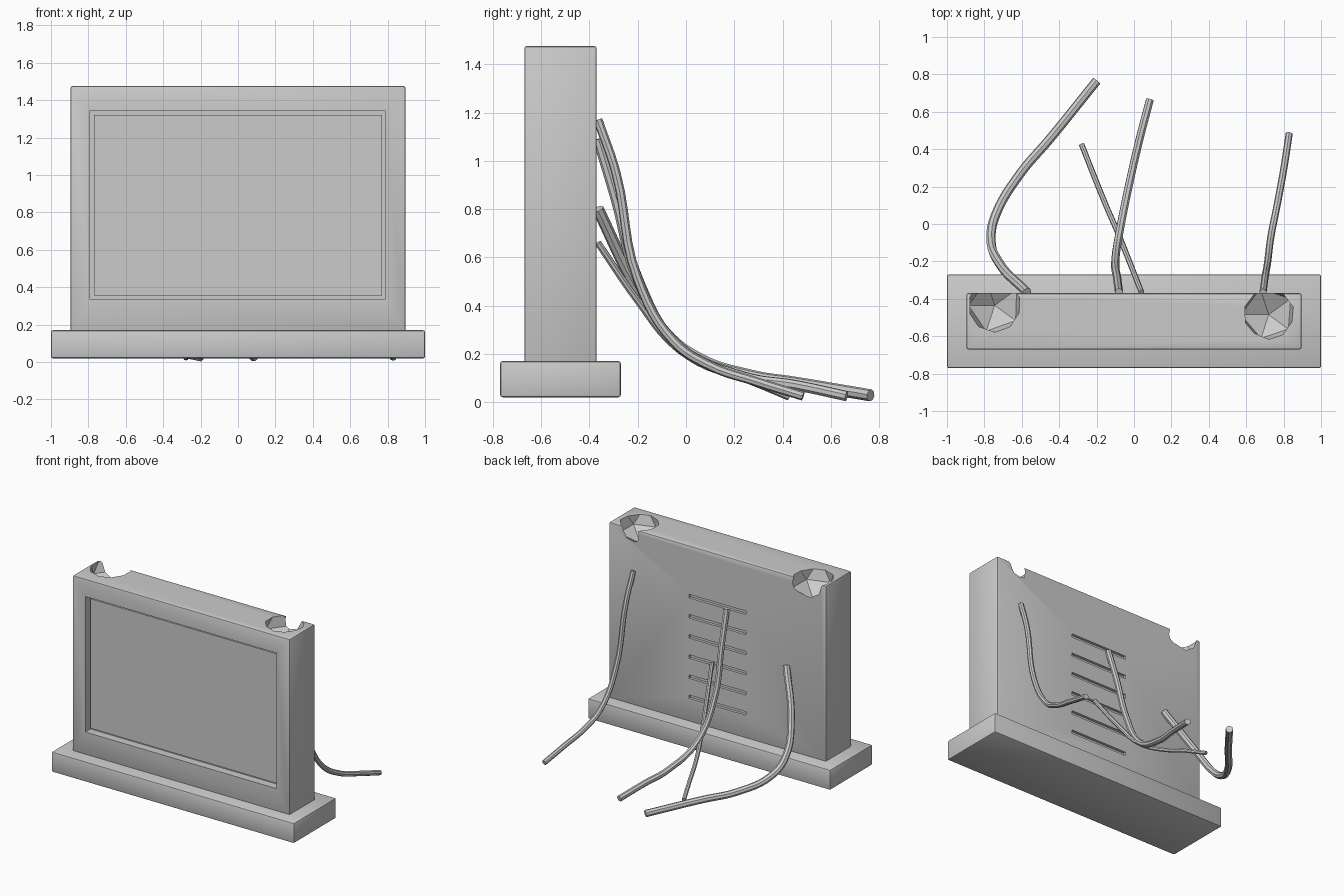
import bpy, bmesh, random
from math import radians
from mathutils import Vector

if "Cube" in bpy.data.objects:
    bpy.data.objects.remove(bpy.data.objects["Cube"])

random.seed(4)


def finish(name, bm):
    mesh = bpy.data.meshes.new(name)
    bm.to_mesh(mesh)
    bm.free()
    ob = bpy.data.objects.new(name, mesh)
    bpy.context.collection.objects.link(ob)
    return ob


def activate(ob):
    bpy.ops.object.select_all(action='DESELECT')
    ob.select_set(True)
    bpy.context.view_layer.objects.active = ob


def box(name, lo, hi, bevel=0.0):
    lo, hi = Vector(lo), Vector(hi)
    bm = bmesh.new()
    bmesh.ops.create_cube(bm, size=1)
    for v in bm.verts:
        v.co = (lo + hi) / 2 + v.co * (hi - lo)
    if bevel:
        bmesh.ops.bevel(bm, geom=bm.edges[:], offset=bevel, segments=2,
                        profile=0.5, affect='EDGES')
    return finish(name, bm)


def rock(name, center, radius):
    # jittered low-poly ball used to break a corner
    bm = bmesh.new()
    bmesh.ops.create_icosphere(bm, subdivisions=1, radius=radius)
    for v in bm.verts:
        v.co = v.co * random.uniform(0.92, 1.08) + Vector(center)
    return finish(name, bm)


def cut(ob, cutter):
    mod = ob.modifiers.new("cut", 'BOOLEAN')
    mod.operation = 'DIFFERENCE'
    mod.solver = 'EXACT'
    mod.object = cutter
    activate(ob)
    bpy.ops.object.modifier_apply(modifier=mod.name)
    bpy.data.objects.remove(cutter)


def smooth(ob):
    activate(ob)
    bpy.ops.object.shade_smooth_by_angle(angle=radians(30))


def cable(name, radius, points):
    cu = bpy.data.curves.new(name, 'CURVE')
    cu.dimensions = '3D'
    cu.bevel_depth = radius
    cu.bevel_resolution = 2
    cu.use_fill_caps = True
    cu.resolution_u = 6
    sp = cu.splines.new('BEZIER')
    sp.bezier_points.add(len(points) - 1)
    for bp, p in zip(sp.bezier_points, points):
        bp.co = p
        bp.handle_left_type = bp.handle_right_type = 'AUTO'
    ob = bpy.data.objects.new(name, cu)
    bpy.context.collection.objects.link(ob)
    activate(ob)
    bpy.ops.object.convert(target='MESH')
    smooth(bpy.context.object)


# plinth
base = box("base", (-1, -0.77, 0.02), (1, -0.27, 0.17), 0.01)
smooth(base)

# housing with screen recess, rear vent slots and two broken corners
body = box("housing", (-0.895, -0.67, 0.16), (0.895, -0.37, 1.475), 0.01)
cut(body, box("recess_cutter", (-0.79, -0.8, 0.335), (0.785, -0.61, 1.345)))
for i in range(6):
    z = 1.10 - 0.15 * i
    cut(body, box("vent_cutter", (-0.235, -0.39, z - 0.013), (0.235, -0.3, z + 0.013)))
cut(body, rock("left_break_cutter", (-0.745, -0.435, 1.47), 0.165))
cut(body, rock("right_break_cutter", (0.72, -0.485, 1.47), 0.155))
smooth(body)

# screen panel inside the recess
box("screen", (-0.77, -0.635, 0.355), (0.77, -0.605, 1.32))

# cables hanging out of the back
cable("outer_cable", 0.019, [
    (.69, -.365, 1.17), (.7, -.29, .95), (.715, -.2, .51), (.735, -.05, .25),
    (.765, .1, .15), (.8, .29, .085), (.83, .485, .025)])
cable("middle_cable", 0.022, [
    (-.08, -.365, 1.09), (-.09, -.29, .84), (-.1, -.2, .51), (-.075, -.03, .23),
    (-.02, .24, .105), (.03, .455, .07), (.085, .665, .025)])
cable("thin_cable", 0.015, [
    (.04, -.365, .66), (-.025, -.2, .42), (-.085, -.05, .235), (-.15, .1, .145),
    (-.215, .26, .09), (-.28, .425, .022)])
cable("thick_cable", 0.025, [
    (-.572, -.365, .80), (-.717, -.214, .49), (-.765, -.08, .28), (-.738, .053, .18),
    (-.61, .267, .11), (-.45, .455, .08), (-.2, .765, .028)])
